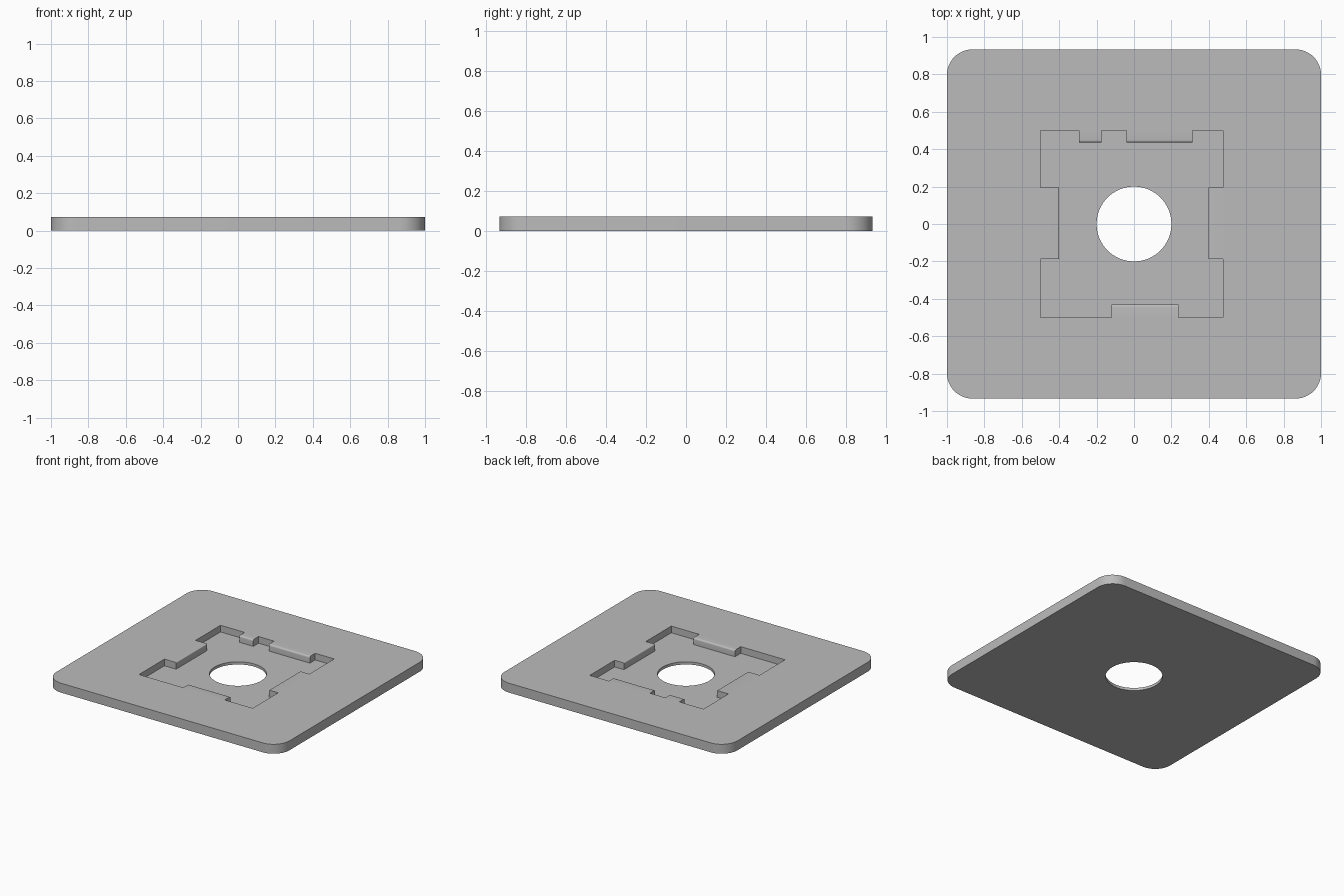
import bpy, bmesh, math

cube = bpy.data.objects.get("Cube")
if cube:
    bpy.data.objects.remove(cube, do_unlink=True)

WIDTH, DEPTH, TOP, FLOOR = 1.0, 0.933, 0.073, 0.021
CORNER, HOLE = 0.135, 0.2

grey = bpy.data.materials.new("plain_grey")
grey.use_nodes = True
colour = (0.5, 0.5, 0.5, 1)
grey.diffuse_color = colour
grey.node_tree.nodes["Principled BSDF"].inputs["Base Color"].default_value = colour


def prism(name, outline, z0, z1):
    """Extrude a closed outline between two heights."""
    bm = bmesh.new()
    base = bm.faces.new([bm.verts.new((x, y, z0)) for x, y in outline])
    top = bmesh.ops.extrude_face_region(bm, geom=[base])["geom"]
    bmesh.ops.translate(bm, vec=(0, 0, z1 - z0),
                        verts=[v for v in top if isinstance(v, bmesh.types.BMVert)])
    bmesh.ops.recalc_face_normals(bm, faces=bm.faces)
    mesh = bpy.data.meshes.new(name)
    bm.to_mesh(mesh)
    bm.free()
    mesh.materials.append(grey)
    obj = bpy.data.objects.new(name, mesh)
    bpy.context.collection.objects.link(obj)
    return obj


def arc(cx, cy, r, start, sweep, steps):
    return [(cx + r * math.cos(start + sweep * i / steps),
             cy + r * math.sin(start + sweep * i / steps)) for i in range(steps + 1)]


# Plate outline with rounded corners
plate_outline = []
for i, (sx, sy) in enumerate([(1, 1), (-1, 1), (-1, -1), (1, -1)]):
    plate_outline += arc(sx * (WIDTH - CORNER), sy * (DEPTH - CORNER), CORNER,
                         i * math.pi / 2, math.pi / 2, 12)
plate = prism("base_plate", plate_outline, 0, TOP)

# Pocket outline, counter-clockwise, with the retaining tabs left standing
L, R, F, B = -0.5, 0.476, -0.5, 0.5
TAB_L, TAB_R, TAB_F, TAB_B = -0.4, 0.397, -0.43, 0.435
SIDE_F, SIDE_B = -0.187, 0.194


def notch(a, b, edge, inner, along_x):
    pts = [(a, edge), (a, inner), (b, inner), (b, edge)]
    return pts if along_x else [(y, x) for x, y in pts]


pocket_outline = ([(L, F)] + notch(-0.12, 0.237, F, TAB_F, True)
                  + [(R, F)] + notch(SIDE_F, SIDE_B, R, TAB_R, False)
                  + [(R, B)] + notch(0.312, -0.04, B, TAB_B, True)
                  + notch(-0.174, -0.293, B, TAB_B, True)
                  + [(L, B)] + notch(SIDE_B, SIDE_F, L, TAB_L, False))
pocket = prism("pocket_cutter", pocket_outline, FLOOR, TOP + 0.1)
bore = prism("bore_cutter", arc(0, 0, HOLE, 0, math.tau, 64)[:-1], -0.1, TOP + 0.1)

# Cut the pocket and the centre hole
for cutter in (pocket, bore):
    cutter.hide_render = True
    mod = plate.modifiers.new(cutter.name, "BOOLEAN")
    mod.operation = "DIFFERENCE"
    mod.solver = "EXACT"
    mod.object = cutter
graph = bpy.context.evaluated_depsgraph_get()
cut_mesh = bpy.data.meshes.new_from_object(plate.evaluated_get(graph))
plate.modifiers.clear()
plate.data = cut_mesh
for cutter in (pocket, bore):
    bpy.data.objects.remove(cutter, do_unlink=True)

# Round the top inner edge of every tab
bm = bmesh.new()
bm.from_mesh(plate.data)


def tab_edges(axis, values):
    return [e for e in bm.edges
            if all(abs(v.co.z - TOP) < 1e-4 for v in e.verts)
            and any(all(abs(v.co[axis] - t) < 1e-4 for v in e.verts) for t in values)]


for axis, values, radius in ((1, (TAB_F, TAB_B), 0.013), (0, (TAB_L, TAB_R), 0.006)):
    bmesh.ops.bevel(bm, geom=tab_edges(axis, values), offset=radius, segments=5,
                    profile=0.5, affect="EDGES")
bm.to_mesh(plate.data)
bm.free()

# Smooth the rounded corners and bore, keep edges sharp
bpy.ops.object.select_all(action="DESELECT")
plate.select_set(True)
bpy.context.view_layer.objects.active = plate
bpy.ops.object.shade_smooth_by_angle(angle=math.radians(30))
